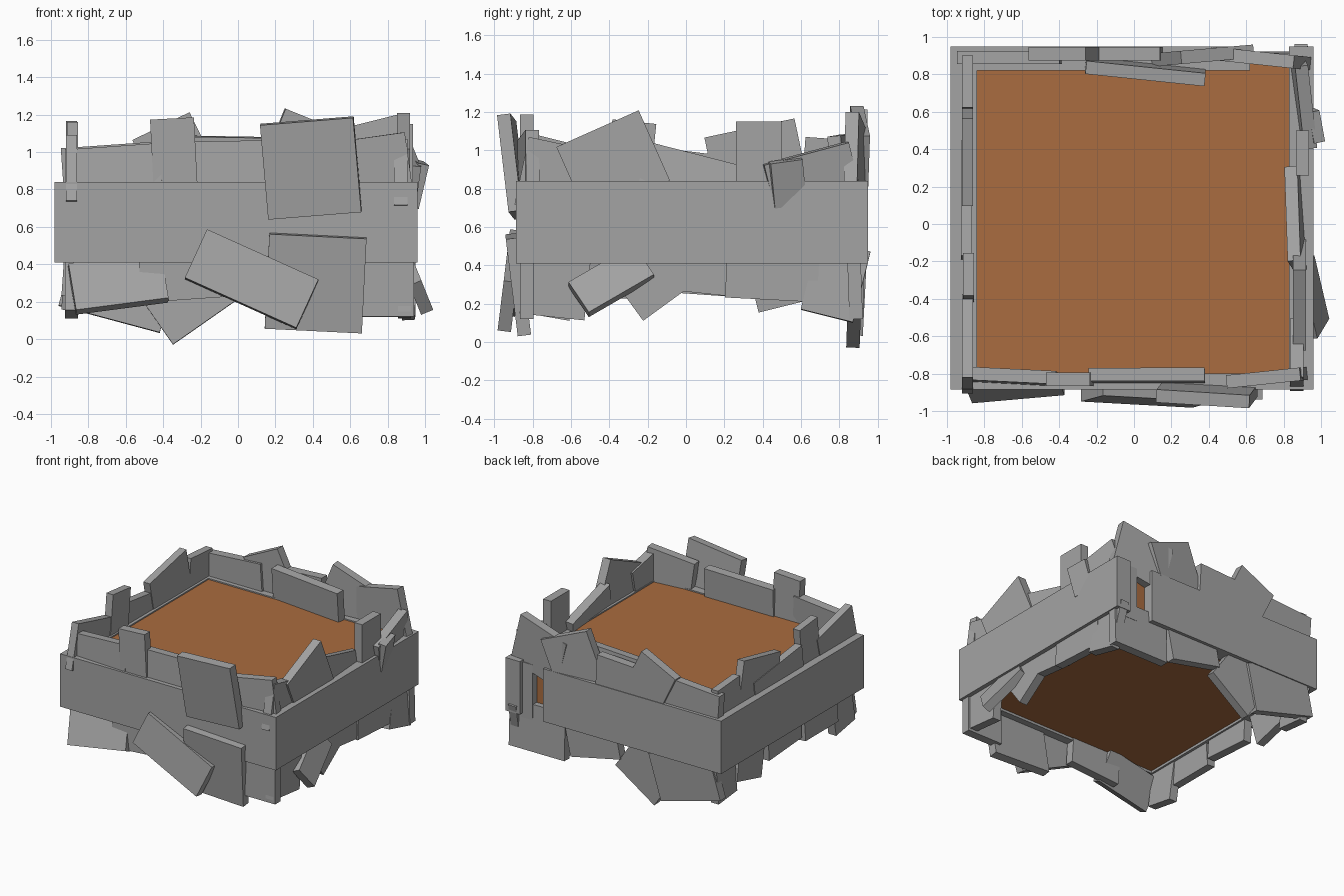
import bpy, bmesh, math
from mathutils import Vector, Matrix

if "Cube" in bpy.data.objects:
    bpy.data.objects.remove(bpy.data.objects["Cube"])


def material(name, rgb):
    m = bpy.data.materials.new(name)
    m.diffuse_color = (*rgb, 1)
    m.use_nodes = True
    m.node_tree.nodes["Principled BSDF"].inputs["Base Color"].default_value = m.diffuse_color
    return m


STONE = material("grey stone", (0.37, 0.37, 0.37))
SOIL = material("brown soil", (0.40, 0.15, 0.05))


def box(name, size, matrix, mat):
    me = bpy.data.meshes.new(name)
    bm = bmesh.new()
    bmesh.ops.create_cube(bm, size=1)
    bmesh.ops.scale(bm, vec=size, verts=bm.verts)
    bm.to_mesh(me)
    bm.free()
    me.materials.append(mat)
    ob = bpy.data.objects.new(name, me)
    ob.matrix_world = matrix
    bpy.context.collection.objects.link(ob)


def span(name, x0, x1, y0, y1, z0, z1, mat):
    c = Vector(((x0 + x1) / 2, (y0 + y1) / 2, (z0 + z1) / 2))
    box(name, (x1 - x0, y1 - y0, z1 - z0), Matrix.Translation(c), mat)


# along axis, outward normal for each side of the bed
SIDES = {
    "front": (Vector((1, 0, 0)), Vector((0, -1, 0))),
    "back": (Vector((1, 0, 0)), Vector((0, 1, 0))),
    "right": (Vector((0, 1, 0)), Vector((1, 0, 0))),
    "left": (Vector((0, 1, 0)), Vector((-1, 0, 0))),
}


def slab(side, a, z, out, w, h, roll=0, tilt=0, yaw=0, t=0.07):
    """roll: in the wall plane; tilt > 0: top leans out; yaw > 0: far end leans out."""
    U, N = SIDES[side]
    Z = Vector((0, 0, 1))
    r, p, q = (math.radians(d) for d in (roll, tilt, yaw))
    c = U * a + N * out + Z * z
    U, N = U * math.cos(q) + N * math.sin(q), N * math.cos(q) - U * math.sin(q)
    Z, N = Z * math.cos(p) + N * math.sin(p), N * math.cos(p) - Z * math.sin(p)
    u = U * math.cos(r) + Z * math.sin(r)
    v = Z * math.cos(r) - U * math.sin(r)
    if u.cross(N).dot(v) < 0:
        u = -u
    m = Matrix((u, N, v)).transposed().to_4x4()
    box(side + "_stone_slab", (w, t, h), Matrix.Translation(c) @ m, STONE)


# border boards, back one stops short of the corner
span("front_board", -.98, .96, -.885, -.80, .41, .84, STONE)
span("left_board", -.98, -.84, -.88, .95, .41, .84, STONE)
span("right_board", .83, .96, -.88, .95, .41, .84, STONE)
span("back_board", -.98, .62, .82, .95, .41, .84, STONE)

# soil bed
span("soil", -.85, .84, -.81, .86, .43, .83, SOIL)

# front stones: upper then lower
slab("front", .39, .915, .905, .50, .51, 4.6, 7, 3)
slab("front", -.34, .93, .83, .235, .50, 3)
slab("front", -.65, .83, .82, .49, .40, 4, -3, 3)
slab("front", .07, .84, .815, .62, .44, 1, -3)
slab("front", .72, .87, .82, .40, .42, 8, 0, -6)
slab("front", .415, .30, .875, .52, .51, -2.8, 7)
slab("front", .073, .32, .915, .654, .286, -24.4, -7)
slab("front", -.64, .30, .855, .50, .27, 8, -22, -2)
slab("front", -.30, .34, .83, .45, .26, 4)
slab("front", .78, .32, .83, .32, .40, 0)

# back stones: upper then lower
slab("back", -.32, .95, .91, .34, .42, 26)
slab("back", -.66, .85, .89, .55, .38, 4)
slab("back", .06, .90, .82, .64, .36, -1, -5, -6)
slab("back", -.05, .87, .91, .40, .40, 3)
slab("back", .36, .94, .90, .42, .46, -22, 0, 5)
slab("back", .68, .95, .885, .46, .40, 14, 0, -6)
slab("back", .79, .60, .88, .10, .45, 0)
slab("back", -.29, .255, .88, .42, .40, 35, 2)
slab("back", -.64, .29, .90, .56, .38, -15, 3)
slab("back", .20, .38, .89, .46, .32, -12)
slab("back", .70, .31, .88, .50, .38, 0, -2)

# right stones: upper then lower
slab("right", -.38, .93, .885, .47, .40, 24)
slab("right", -.70, .86, .87, .32, .36, -12)
slab("right", .02, .83, .87, .52, .30, -14.5, -8, -4)
slab("right", .38, .95, .90, .24, .40, 0)
slab("right", .66, .84, .90, .46, .30, 15, 6, -8)
slab("right", .53, .83, .95, .17, .24, 8, 12, -12, .06)
slab("right", -.39, .32, .94, .40, .20, 32, -22)
slab("right", -.16, .33, .89, .36, .28, 36)
slab("right", -.68, .31, .89, .34, .36, -6)
slab("right", .13, .36, .89, .36, .22, -6)
slab("right", .45, .36, .90, .48, .28, -3)
slab("right", .78, .32, .90, .28, .38, -14, -3)

# left stones: upper then lower
slab("left", -.29, .95, .885, .23, .40, -6, 0, 0, .06)
slab("left", -.64, .86, .89, .46, .36, -14, 0, 0, .06)
slab("left", .12, .83, .895, .62, .30, -7, 0, 0, .06)
slab("left", .37, .93, .89, .48, .38, 12, 0, 0, .06)
slab("left", .75, .88, .89, .28, .36, -4, 0, 0, .06)
slab("left", -.70, .31, .89, .25, .36, -10)
slab("left", -.40, .36, .90, .42, .26, 0, -4)
slab("left", .05, .36, .89, .42, .22, -4)
slab("left", .50, .33, .90, .32, .28, 14, -3)
slab("left", .80, .32, .89, .24, .36, -6)
